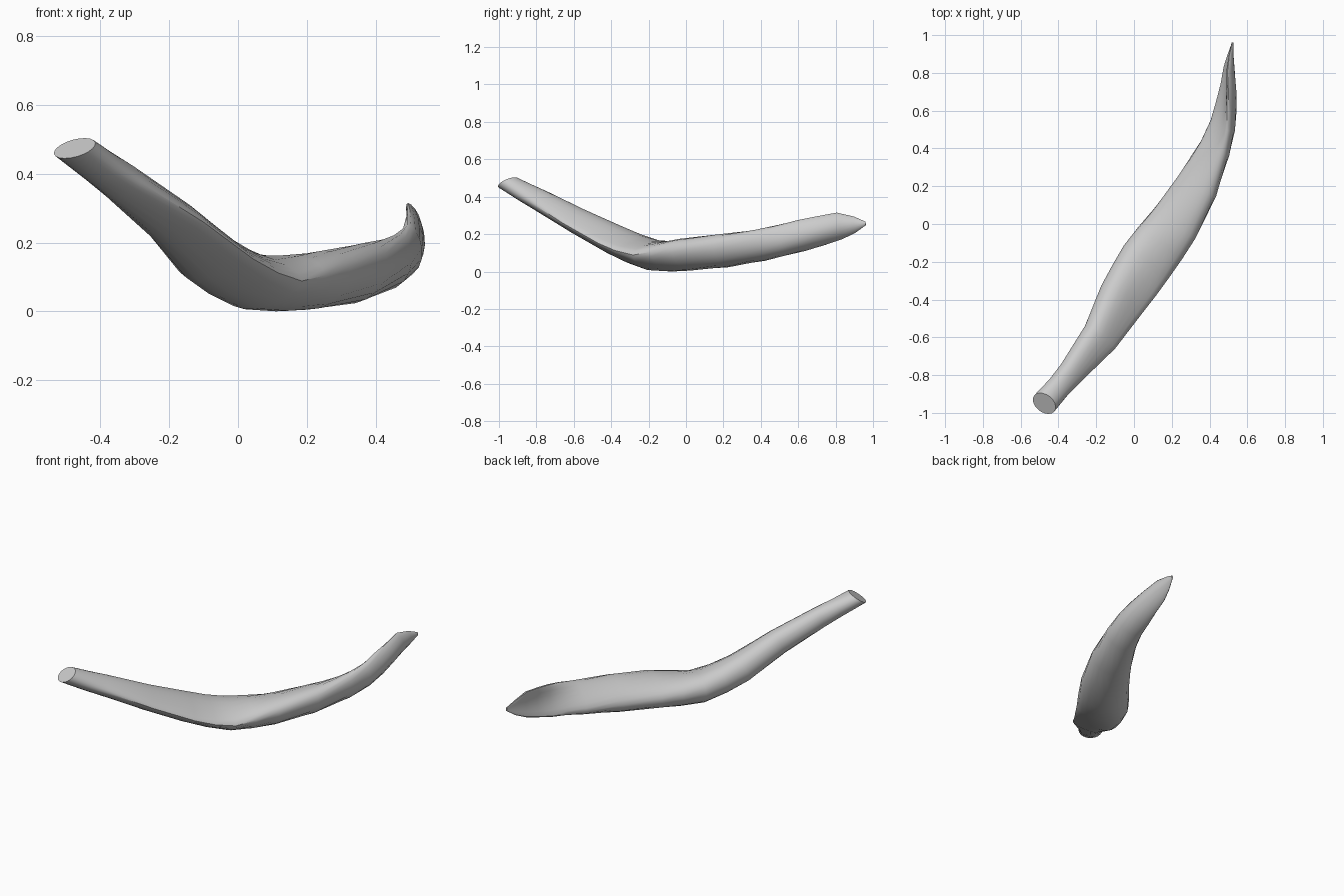
import bpy, bmesh, math
from mathutils import Vector

if "Cube" in bpy.data.objects:
    bpy.data.objects.remove(bpy.data.objects["Cube"])

# Stations: x, y, z, half width, half thickness, roll (deg), cupping, wedge
STATIONS = [
    (-.475, -.95, .482, .068, .046, 0, 0, 0),
    (-.40, -.865, .430, .064, .052, -3, 0, .15),
    (-.335, -.79, .387, .070, .056, -5, 0, .3),
    (-.18, -.60, .275, .100, .062, -5, 0, .55),
    (-.065, -.40, .170, .131, .070, -5, 0, .6),
    (0, -.30, .127, .141, .073, -4, .002, .5),
    (.065, -.20, .097, .147, .078, -2, .004, .35),
    (.14, -.10, .096, .144, .081, 4, .006, .15),
    (.215, 0, .102, .138, .082, 12, .006, 0),
    (.337, .20, .120, .120, .080, 25, .006, 0),
    (.432, .40, .145, .100, .062, 45, .010, 0),
    (.472, .52, .170, .093, .048, 57, .016, 0),
    (.487, .62, .195, .090, .038, 68, .018, 0),
    (.497, .72, .222, .082, .028, 76, .016, 0),
    (.499, .82, .250, .073, .022, 83, .012, 0),
    (.509, .90, .258, .044, .012, 86, .006, 0),
    (.522, .96, .265, .010, .005, 88, 0, 0),
]
SIDES = 20


def section(i):
    """Ring of points across the path at station i."""
    x, y, z, w, h, roll, cup, wedge = STATIONS[i]
    c = Vector((x, y, z))
    a = Vector(STATIONS[max(i - 1, 0)][:3])
    b = Vector(STATIONS[min(i + 1, len(STATIONS) - 1)][:3])
    tangent = (b - a).normalized()
    side = tangent.cross(Vector((0, 0, 1))).normalized()
    up = side.cross(tangent)
    r = math.radians(roll)
    u = side * math.cos(r) + up * math.sin(r)
    v = up * math.cos(r) - side * math.sin(r)
    ring = []
    for k in range(SIDES):
        t = 2 * math.pi * k / SIDES
        thick = h * (1 - wedge * math.cos(t)) * math.sin(t)
        ring.append(c + u * w * math.cos(t) + v * (thick + cup * math.cos(2 * t)))
    if i == 0:  # slanted cut facing upward
        n = Vector((-.4, -.5, 1))
        ring = [p - tangent * (n.dot(p - c) / n.dot(tangent)) for p in ring]
    return ring


# Curved tapering body lofted through the sections
bm = bmesh.new()
rings = [[bm.verts.new(p) for p in section(i)] for i in range(len(STATIONS))]
for a, b in zip(rings, rings[1:]):
    for k in range(SIDES):
        n = (k + 1) % SIDES
        bm.faces.new((a[k], a[n], b[n], b[k]))

# Flat cut end and thin tip
bm.faces.new(rings[0])
bm.faces.new(rings[-1])
bmesh.ops.recalc_face_normals(bm, faces=bm.faces)
low = min(v.co.z for v in bm.verts)
bmesh.ops.translate(bm, verts=bm.verts, vec=(0, 0, -low))

mesh = bpy.data.meshes.new("curved_body")
bm.to_mesh(mesh)
bm.free()
obj = bpy.data.objects.new("curved_body", mesh)
bpy.context.collection.objects.link(obj)
bpy.context.view_layer.objects.active = obj
obj.select_set(True)
bpy.ops.object.shade_smooth_by_angle(angle=math.radians(40))
